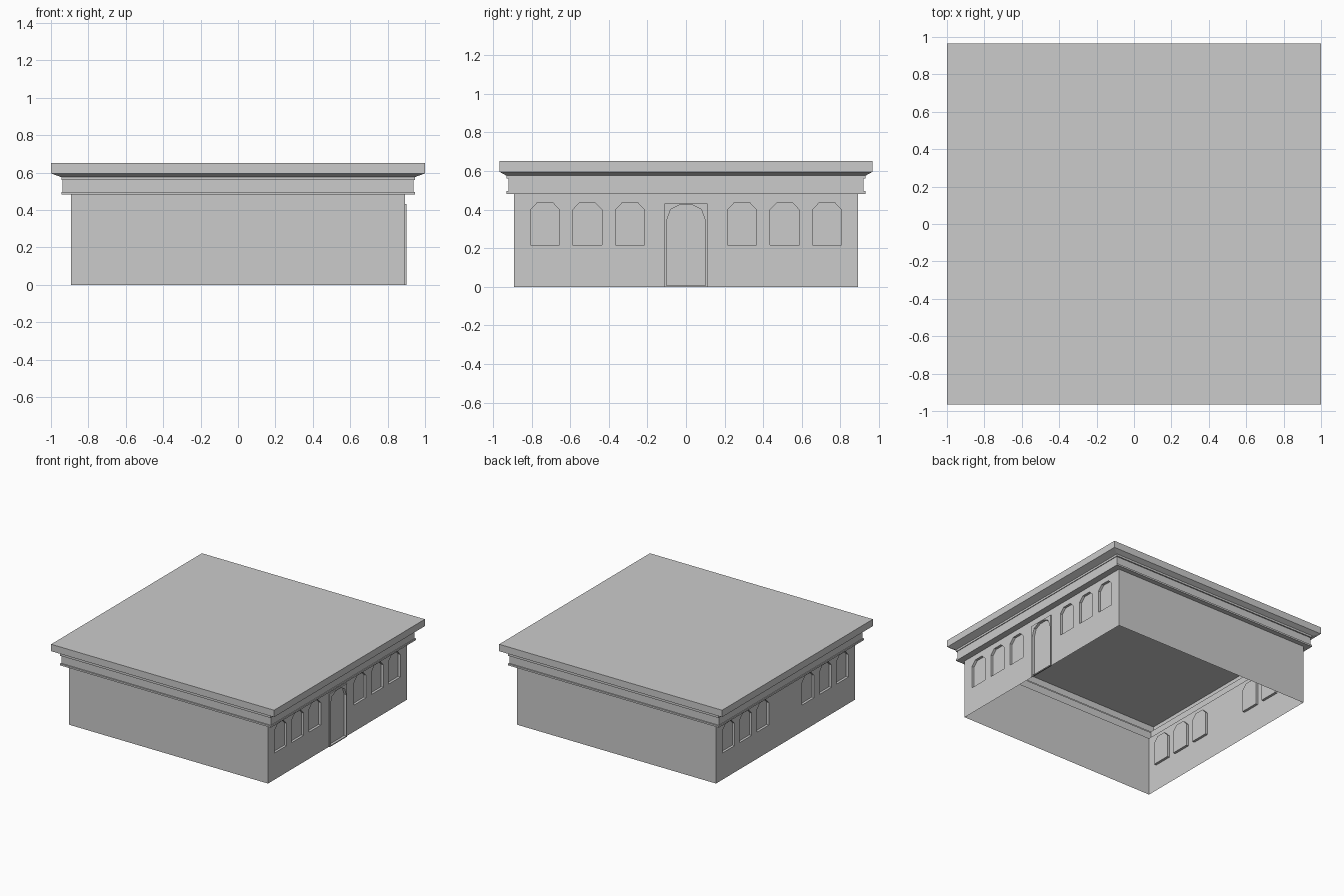
import bpy, bmesh
from mathutils import Vector

if "Cube" in bpy.data.objects:
    bpy.data.objects.remove(bpy.data.objects["Cube"])

BX, BY, BZ = 0.893, 0.891, 0.482      # body half sizes and wall height
RECESS = 0.02


def finish(bm, name):
    me = bpy.data.meshes.new(name)
    bm.to_mesh(me)
    bm.free()
    ob = bpy.data.objects.new(name, me)
    bpy.context.collection.objects.link(ob)
    return ob


def loop(bm, pts, x):
    """Closed outline in a plane of constant x; returns verts and edges."""
    vs = [bm.verts.new((x, y, z)) for y, z in pts]
    return vs, [bm.edges.new((vs[i], vs[i - 1])) for i in range(len(vs))]


def strip(bm, a, b):
    for i in range(len(a)):
        bm.faces.new((a[i - 1], a[i], b[i], b[i - 1]))


def arch(c, half, z0, upper):
    """Arched outline: square foot, faceted head given as (offset, z) pairs."""
    right = [(half, z0)] + upper
    return [(c + y, z) for y, z in right] + [(c - y, z) for y, z in reversed(right)]


def pierced_panel(bm, outline, holes, x, depth, side):
    """Flat panel with holes, each hole lined and closed by a recessed face."""
    ov, edges = loop(bm, outline, x)
    rims = []
    for h in holes:
        vs, es = loop(bm, h, x)
        rims.append((h, vs))
        edges += es
    bmesh.ops.triangle_fill(bm, use_beauty=True, use_dissolve=False,
                            edges=edges, normal=Vector((side, 0, 0)))
    for h, vs in rims:
        back, _ = loop(bm, h, x - side * depth)
        strip(bm, vs, back)
        bm.faces.new(back)
    return ov


def face_outward(bm, x, side):
    bmesh.ops.recalc_face_normals(bm, faces=bm.faces[:])
    front = next(f for f in bm.faces if abs(f.calc_center_median().x - x) < 1e-5
                 and abs(f.normal.x) > 0.9)
    if front.normal.x * side < 0:
        bmesh.ops.reverse_faces(bm, faces=bm.faces[:])


# Front and back walls, stepped cornice and roof: one open-bottomed shell
profile = [(BX, BY, 0), (BX, BY, BZ), (0.945, 0.93, BZ), (0.945, 0.93, 0.496),
           (0.939, 0.92, 0.496), (0.939, 0.92, 0.56), (0.945, 0.93, 0.56),
           (0.945, 0.93, 0.576), (1.0, 0.966, 0.596), (1.0, 0.966, 0.652)]
bm = bmesh.new()
rings = [[bm.verts.new(p) for p in ((-x, -y, z), (x, -y, z), (x, y, z), (-x, y, z))]
         for x, y, z in profile]
for k, (a, b) in enumerate(zip(rings, rings[1:])):
    for i in range(4):
        if k == 0 and i % 2:
            continue              # the side walls are built with their windows
        j = (i + 1) % 4
        bm.faces.new((a[i], a[j], b[j], b[i]))
bm.faces.new(rings[-1])
finish(bm, "walls_cornice_and_roof")

# Side walls with six recessed arched windows each; the right one has a doorway
DW, DH = 0.112, 0.432
windows = [arch(s * c, 0.076, 0.216, [(0.076, 0.398), (0.038, 0.438)])
           for s in (-1, 1) for c in (0.29, 0.511, 0.73)]
doorway = [(-DW, 0), (-DW, DH), (DW, DH), (DW, 0)]
for side, name, notch in ((1, "right_wall", doorway), (-1, "left_wall", [])):
    bm = bmesh.new()
    outline = [(-BY, 0)] + notch + [(BY, 0), (BY, BZ), (-BY, BZ)]
    pierced_panel(bm, outline, windows, side * BX, RECESS, side)
    face_outward(bm, side * BX, side)
    finish(bm, name)

# Door: slightly raised frame around a recessed arched leaf
bm = bmesh.new()
leaf = arch(0, 0.102, 0.008, [(0.102, 0.338), (0.08, 0.4), (0.032, 0.425)])
rim = pierced_panel(bm, doorway, [leaf], 0.901, RECESS, 1)
base, _ = loop(bm, doorway, BX)
strip(bm, rim, base)
face_outward(bm, 0.901, 1)
finish(bm, "door")
